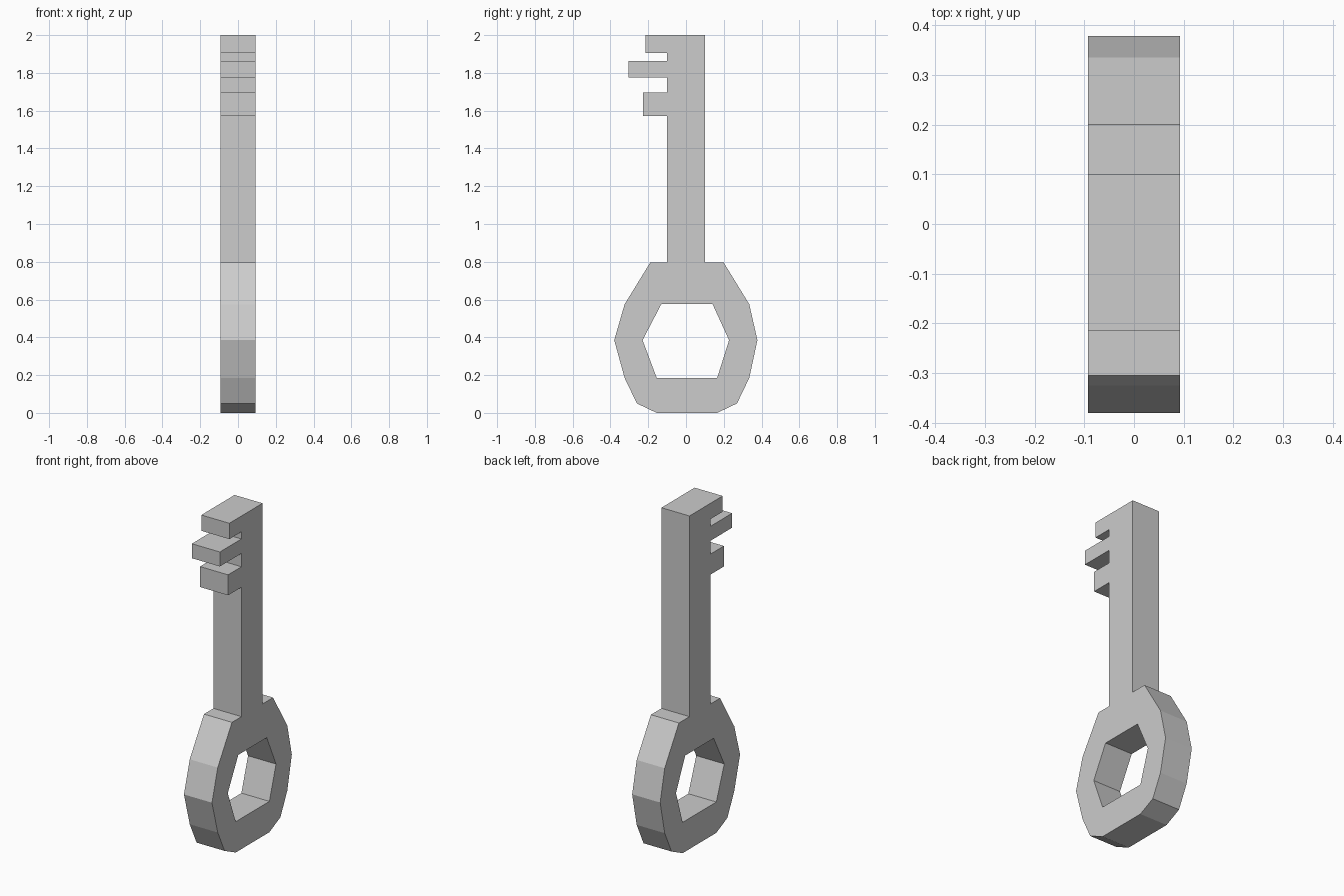
import bpy
import bmesh
from math import radians
from mathutils import Euler

cube = bpy.data.objects.get("Cube")
if cube:
    bpy.data.objects.remove(cube)

HALF_THICKNESS = 0.093
SHAFT = 0.1       # half width of the shaft
SHOULDER = 0.795  # height where the shaft meets the bow

# Single grey metal
metal = bpy.data.materials.new("grey metal")
metal.use_nodes = True
grey = (0.604, 0.604, 0.604, 1)
metal.diffuse_color = grey
metal.node_tree.nodes["Principled BSDF"].inputs["Base Color"].default_value = grey

# Shaft and teeth: (reach, top, bottom) of each tooth, from the tip down
teeth = [(0.215, 2.0, 1.905), (0.305, 1.862, 1.775), (0.227, 1.695, 1.572)]
outline = [(SHAFT, SHOULDER), (SHAFT, 2.0)]
for i, (reach, top, bottom) in enumerate(teeth):
    if i:
        outline.append((-SHAFT, top))
    outline += [(-reach, top), (-reach, bottom), (-SHAFT, bottom)]
outline.append((-SHAFT, SHOULDER))

# Faceted bow around the hole
outline += [(-0.19, SHOULDER), (-0.325, 0.575), (-0.38, 0.385), (-0.325, 0.185),
            (-0.26, 0.05), (-0.155, 0), (0.165, 0), (0.27, 0.05),
            (0.335, 0.185), (0.378, 0.385), (0.335, 0.575), (0.2, SHOULDER)]
hole = [(-0.13, 0.577), (0.14, 0.577), (0.228, 0.385),
        (0.165, 0.185), (-0.155, 0.185), (-0.23, 0.385)]

# Filled flat profile, thickened both ways
profile = bpy.data.curves.new("key_profile", "CURVE")
profile.dimensions = "2D"
profile.fill_mode = "BOTH"
profile.extrude = HALF_THICKNESS
for loop in (outline, hole):
    spline = profile.splines.new("POLY")
    spline.points.add(len(loop) - 1)
    for point, (across, up) in zip(spline.points, loop):
        point.co = (across, up, 0, 1)
    spline.use_cyclic_u = True

helper = bpy.data.objects.new("profile_helper", profile)
bpy.context.collection.objects.link(helper)
bpy.context.view_layer.update()
evaluated = helper.evaluated_get(bpy.context.evaluated_depsgraph_get())
mesh = bpy.data.meshes.new_from_object(evaluated)
bpy.data.objects.remove(helper)

# Stand the key upright, weld it and keep flat faces
mesh.transform(Euler((radians(90), 0, radians(90))).to_matrix().to_4x4())
bm = bmesh.new()
bm.from_mesh(mesh)
bmesh.ops.remove_doubles(bm, verts=bm.verts, dist=0.0005)
bmesh.ops.recalc_face_normals(bm, faces=bm.faces)
for face in bm.faces:
    face.smooth = False
    face.material_index = 0
bm.to_mesh(mesh)
bm.free()
mesh.materials.clear()
mesh.materials.append(metal)

key = bpy.data.objects.new("key_body", mesh)
bpy.context.collection.objects.link(key)
